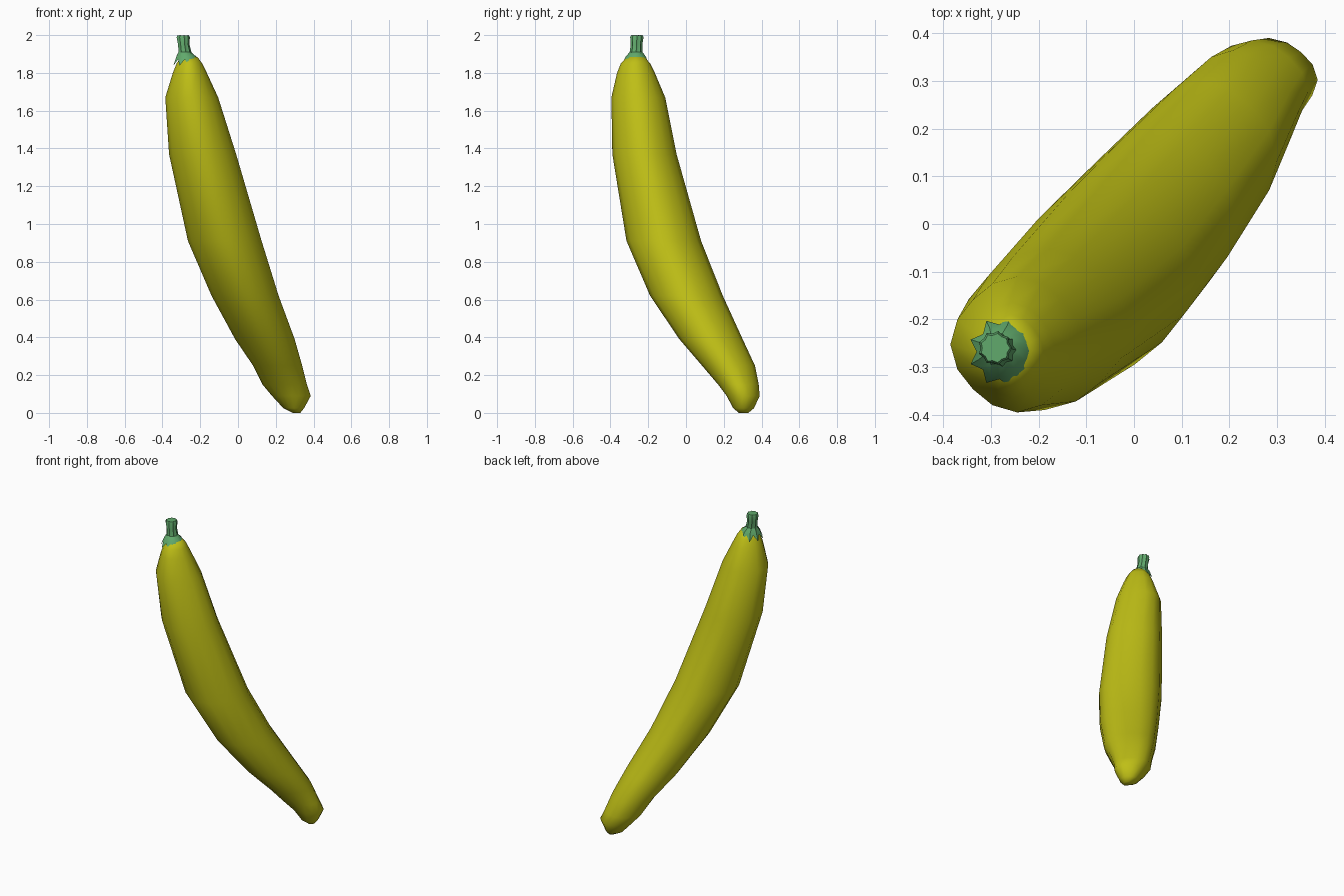
import bpy
import bmesh
from math import cos, sin, pi, radians

cube = bpy.data.objects.get("Cube")
if cube:
    bpy.data.objects.remove(cube, do_unlink=True)


def material(name, rgb):
    mat = bpy.data.materials.new(name)
    mat.use_nodes = True
    mat.diffuse_color = (*rgb, 1)
    mat.node_tree.nodes["Principled BSDF"].inputs["Base Color"].default_value = (*rgb, 1)
    return mat


def loft(name, rings, mat, sharp, cap_start=True, cap_end=True):
    """Skin a list of equal-length point rings, lowest ring first."""
    bm = bmesh.new()
    loops = [[bm.verts.new(p) for p in ring] for ring in rings]
    for low, high in zip(loops, loops[1:]):
        n = len(low)
        for i in range(n):
            j = (i + 1) % n
            bm.faces.new((low[i], low[j], high[j], high[i]))
    if cap_start:
        bm.faces.new(loops[0][::-1])
    if cap_end:
        bm.faces.new(loops[-1])
    mesh = bpy.data.meshes.new(name)
    bm.to_mesh(mesh)
    bm.free()
    mesh.materials.append(mat)
    obj = bpy.data.objects.new(name, mesh)
    bpy.context.collection.objects.link(obj)
    bpy.context.view_layer.objects.active = obj
    obj.select_set(True)
    bpy.ops.object.shade_smooth_by_angle(angle=radians(sharp))
    obj.select_set(False)
    return obj


yellow = material("ripe yellow", (0.52, 0.52, 0.008))
green = material("stem green", (0.12, 0.40, 0.15))

# Fruit body: height, then left, right, front and back limits of each section
SECTIONS = [
    (0.00, 0.29, 0.33, 0.28, 0.33),
    (0.025, 0.24, 0.35, 0.25, 0.36),
    (0.09, 0.18, 0.385, 0.215, 0.39),
    (0.15, 0.13, 0.365, 0.17, 0.385),
    (0.25, 0.08, 0.34, 0.085, 0.365),
    (0.39, -0.015, 0.30, -0.035, 0.30),
    (0.62, -0.14, 0.215, -0.19, 0.195),
    (0.91, -0.265, 0.125, -0.315, 0.08),
    (1.37, -0.365, -0.01, -0.39, -0.05),
    (1.67, -0.385, -0.105, -0.395, -0.11),
    (1.80, -0.345, -0.165, -0.365, -0.165),
    (1.85, -0.325, -0.19, -0.345, -0.19),
    (1.885, -0.30, -0.215, -0.31, -0.22),
]
SIDES = 16


def body_ring(z, x0, x1, y0, y1):
    ring = []
    for i in range(SIDES):
        a = 2 * pi * i / SIDES
        r = 0.967 + 0.033 * cos(4 * a)      # soft ridges on four sides
        ring.append(((x0 + x1) / 2 + (x1 - x0) / 2 * r * cos(a),
                     (y0 + y1) / 2 + (y1 - y0) / 2 * r * sin(a), z))
    return ring


loft("fruit_body", [body_ring(*s) for s in SECTIONS], yellow, 60)

# Fluted stem flaring into a pointed skirt
FLUTES = 9


def stem_ring(cx, cy, ridge, groove, z_ridge, z_groove):
    ring = []
    for i in range(2 * FLUTES):
        a = pi * i / FLUTES
        r, z = (groove, z_groove) if i % 2 else (ridge, z_ridge)
        ring.append((cx + r * cos(a), cy + r * sin(a), z))
    return ring


stem = [
    stem_ring(-0.272, -0.268, 0.075, 0.058, 1.838, 1.872),
    stem_ring(-0.275, -0.266, 0.055, 0.050, 1.885, 1.890),
    stem_ring(-0.282, -0.264, 0.035, 0.029, 1.910, 1.910),
    stem_ring(-0.288, -0.262, 0.031, 0.026, 1.950, 1.950),
    stem_ring(-0.291, -0.260, 0.036, 0.031, 1.988, 1.988),
    stem_ring(-0.291, -0.260, 0.031, 0.027, 2.000, 1.998),
]
loft("stem", stem, green, 35, cap_start=False)
